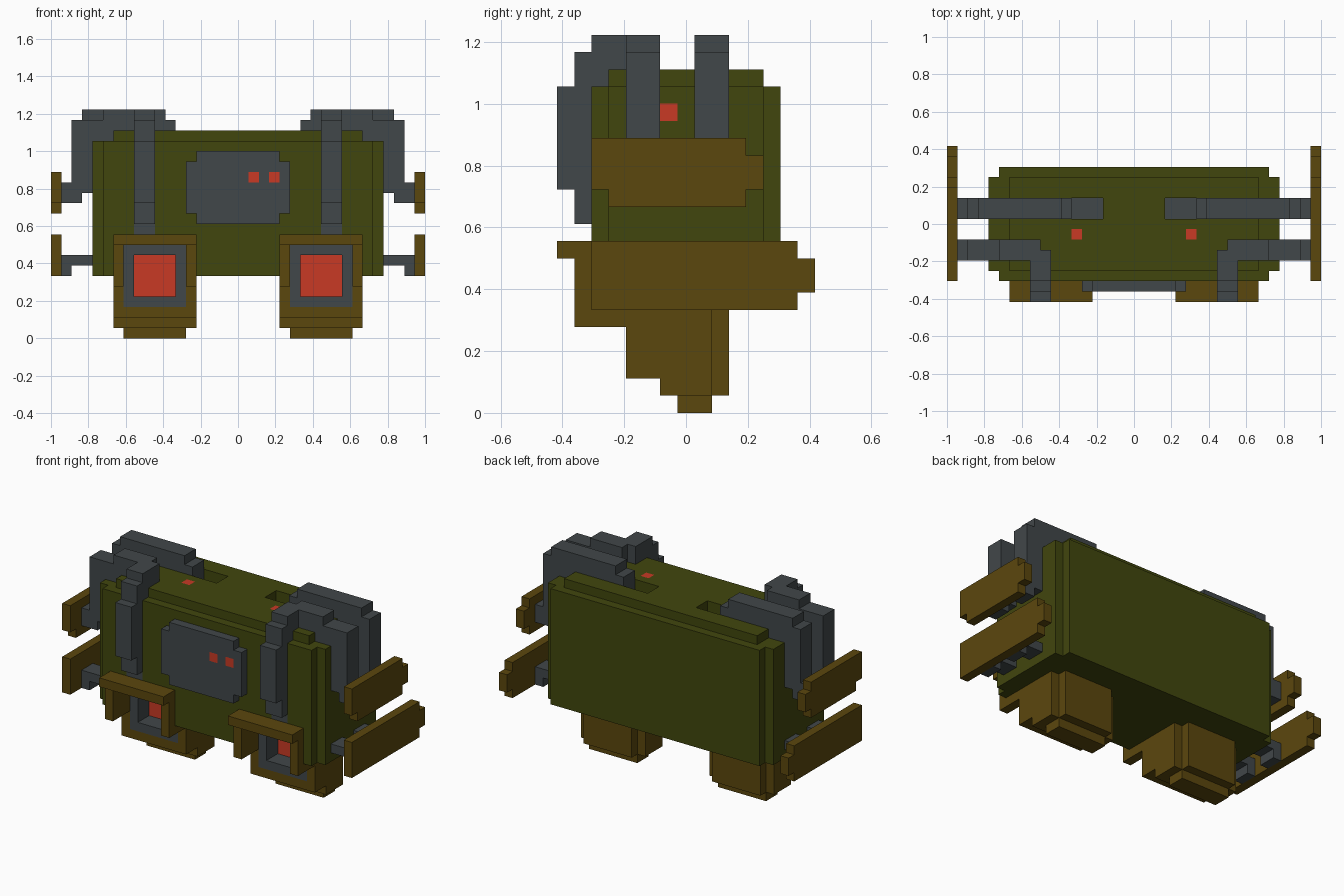
import bpy, bmesh

if "Cube" in bpy.data.objects:
    bpy.data.objects.remove(bpy.data.objects["Cube"])

U = 1 / 18  # size of one block


def material(name, rgb):
    m = bpy.data.materials.new(name)
    m.diffuse_color = (*rgb, 1)
    m.use_nodes = True
    m.node_tree.nodes["Principled BSDF"].inputs["Base Color"].default_value = m.diffuse_color
    return m


GREEN = material("olive green", (0.053, 0.061, 0.004))
BROWN = material("bronze brown", (0.105, 0.063, 0.004))
GREY = material("slate grey", (0.053, 0.063, 0.067))
RED = material("glow red", (0.58, 0.042, 0.018))


def box(x0, x1, y0, y1, z0, z1):
    """Set of block cells filling a box."""
    return {(x, y, z) for x in range(x0, x1) for y in range(y0, y1) for z in range(z0, z1)}


def boxes(*dims):
    return set().union(*(box(*d) for d in dims))


def mirrored(cells):
    return cells | {(-1 - x, y, z) for x, y, z in cells}


# --- Lanterns: hood, side posts and stepped bowl ---
lens = mirrored(box(6, 10, 6, 7, 4, 8))
lantern_hole = mirrored(boxes((6, 10, 4, 6, 4, 8), (5, 11, 2, 4, 5, 9)))
lantern_ring = mirrored(box(5, 11, 4, 6, 3, 9)) - lantern_hole
lantern = mirrored(boxes(
    (4, 12, 0, 2, 9, 10),
    (4, 5, 1, 4, 5, 9), (11, 12, 1, 4, 5, 9),
    (4, 12, 4, 9, 2, 6), (4, 12, 6, 9, 1, 2),
    (5, 11, 9, 10, 1, 6), (5, 11, 7, 9, 0, 1),
)) - lens - lantern_ring - lantern_hole

# --- Pipes: front one bends down over the face, rear one dives into the top ---
front_pipe = mirrored(boxes(
    (14, 16, 4, 6, 14, 21), (15, 17, 4, 6, 13, 15),
    (12, 14, 4, 6, 19, 21), (9, 13, 4, 6, 20, 22),
    (8, 10, 2, 5, 19, 22), (8, 10, 1, 2, 11, 21),
    (8, 10, 0, 1, 13, 19), (8, 10, 2, 3, 10, 12),
))
rear_pipe = mirrored(boxes(
    (14, 16, 8, 10, 14, 21), (15, 17, 8, 10, 13, 15),
    (12, 15, 8, 10, 19, 22), (7, 12, 8, 10, 20, 22),
    (6, 7, 8, 10, 17, 21), (3, 6, 8, 10, 16, 17),
))
pipe_pit = mirrored(box(3, 6, 8, 10, 17, 20))

# --- Lower brackets and side shields ---
bracket = mirrored(boxes(
    (14, 17, 4, 6, 7, 8), (16, 17, 4, 6, 6, 7),
    (14, 17, 8, 10, 7, 8), (16, 17, 8, 10, 6, 7),
))
upper_shield = mirrored(boxes(
    (17, 18, 2, 3, 13, 16), (17, 18, 3, 11, 12, 16), (17, 18, 11, 12, 13, 15)))
lower_shield = mirrored(boxes((17, 18, 2, 14, 6, 10), (17, 18, 14, 15, 7, 9)))

# --- Face panel with two eyes, and small indicator lights ---
eyes = {(1, 1, 15), (3, 1, 15)}
face_panel = boxes((-4, 4, 1, 2, 11, 18), (-5, 5, 1, 2, 12, 17)) - eyes
indicator = mirrored({(5, 6, 19), (13, 6, 17)})

# --- Body: stepped block with every fitting carved out ---
body = boxes((-12, 12, 3, 12, 6, 20), (-13, 13, 2, 13, 6, 19), (-14, 14, 3, 12, 6, 19))
body -= lantern_hole | pipe_pit

parts = [
    ("lantern_lens", lens, RED), ("lantern_ring", lantern_ring, GREY),
    ("lantern_casing", lantern, BROWN), ("front_pipe", front_pipe, GREY),
    ("rear_pipe", rear_pipe, GREY), ("shield_bracket", bracket, GREY),
    ("upper_shield", upper_shield, BROWN), ("lower_shield", lower_shield, BROWN),
    ("eyes", eyes, RED), ("face_panel", face_panel, GREY),
    ("indicator_light", indicator, RED), ("body", body, GREEN),
]
solid = set().union(*(cells for _, cells, _ in parts))
taken = set()


def build(name, cells, mat):
    """Skin the cells with outward faces wherever they meet open air."""
    bm = bmesh.new()
    verts = {}

    def vert(p):
        if p not in verts:
            verts[p] = bm.verts.new((p[0] * U, (p[1] - 7.5) * U, p[2] * U))
        return verts[p]

    for c in sorted(cells):
        for axis in range(3):
            for side in (0, 1):
                n = list(c)
                n[axis] += 2 * side - 1
                if tuple(n) in solid:
                    continue
                a, b = (axis + 1) % 3, (axis + 2) % 3
                ring = []
                for da, db in ((0, 0), (1, 0), (1, 1), (0, 1)):
                    p = list(c)
                    p[axis] += side
                    p[a] += da
                    p[b] += db
                    ring.append(vert(tuple(p)))
                bm.faces.new(ring if side else ring[::-1])
    bmesh.ops.dissolve_limit(bm, angle_limit=0.01, verts=bm.verts[:], edges=bm.edges[:])
    mesh = bpy.data.meshes.new(name)
    bm.to_mesh(mesh)
    bm.free()
    mesh.materials.append(mat)
    bpy.context.collection.objects.link(bpy.data.objects.new(name, mesh))


for name, cells, mat in parts:
    build(name, cells - taken, mat)
    taken |= cells
